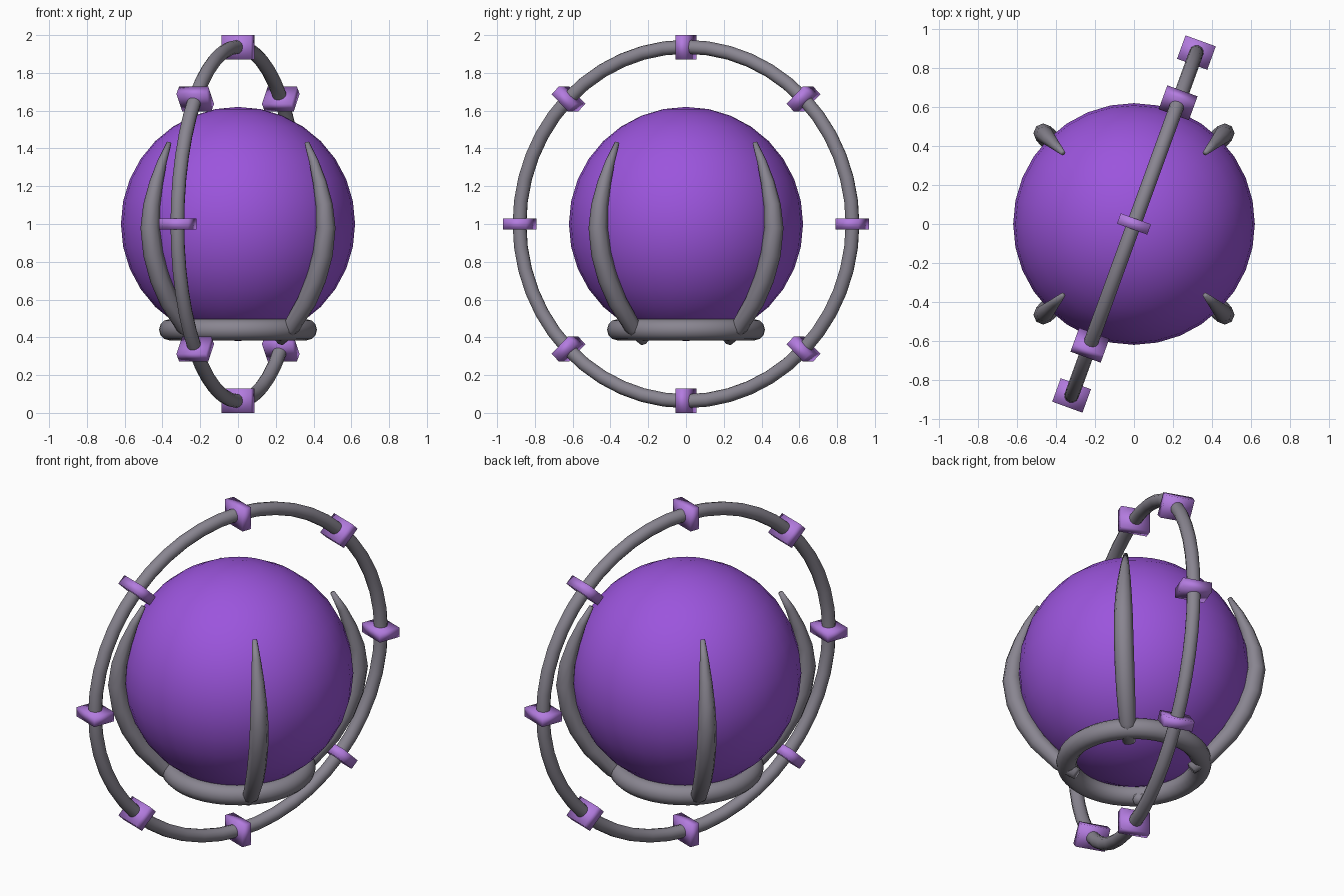
import bpy, bmesh, math
from mathutils import Matrix, Vector

if "Cube" in bpy.data.objects:
    bpy.data.objects.remove(bpy.data.objects["Cube"])


def material(name, rgb):
    m = bpy.data.materials.new(name)
    m.diffuse_color = (*rgb, 1)
    m.use_nodes = True
    m.node_tree.nodes["Principled BSDF"].inputs["Base Color"].default_value = m.diffuse_color
    return m


PURPLE = material("purple", (0.33, 0.09, 0.72))
LILAC = material("lilac", (0.45, 0.20, 0.74))
GREY = material("grey", (0.25, 0.235, 0.28))


def finish(obj, name, mat, smooth=True):
    obj.name = name
    obj.data.materials.append(mat)
    for p in obj.data.polygons:
        p.use_smooth = smooth
    return obj


def mesh_object(name, bm, mat, smooth=True):
    bmesh.ops.recalc_face_normals(bm, faces=bm.faces)
    me = bpy.data.meshes.new(name)
    bm.to_mesh(me)
    bm.free()
    obj = bpy.data.objects.new(name, me)
    bpy.context.collection.objects.link(obj)
    return finish(obj, name, mat, smooth)


CENTRE = Vector((0, 0, 1))

# Orb
bpy.ops.mesh.primitive_uv_sphere_add(segments=32, ring_count=16, radius=0.62, location=CENTRE)
finish(bpy.context.object, "orb", PURPLE)

# Base ring under the orb
bpy.ops.mesh.primitive_torus_add(major_radius=0.362, minor_radius=0.056, major_segments=48,
                                 minor_segments=12, location=(0, 0, 0.44))
finish(bpy.context.object, "base_ring", GREY)

# Large upright ring, turned 20 degrees from the y axis
turn = Matrix.Translation(CENTRE) @ Matrix.Rotation(math.radians(70), 4, 'Z')
bpy.ops.mesh.primitive_torus_add(major_radius=0.938, minor_radius=0.037,
                                 major_segments=48, minor_segments=12)
ring = finish(bpy.context.object, "orbit_ring", GREY)
ring.matrix_world = turn @ Matrix.Rotation(math.pi / 2, 4, 'X')

# Eight blocks threaded on the large ring (radial, across, tangential sizes)
for i in range(8):
    bm = bmesh.new()
    spin = Matrix.Rotation(-i * math.pi / 4, 4, 'Y')
    place = turn @ spin @ Matrix.Translation((0.936, 0, 0)) @ Matrix.Diagonal((0.128, 0.165, 0.056, 1))
    bmesh.ops.create_cube(bm, size=1, matrix=place)
    mesh_object(f"ring_block_{i + 1}", bm, LILAC)

# Curved tapering prongs: (distance from axis, height, thickness radius)
PATH = [(0.31, 0.385, 0.034), (0.40, 0.455, 0.045), (0.515, 0.59, 0.051), (0.585, 0.71, 0.053),
        (0.635, 0.84, 0.053), (0.658, 0.98, 0.051), (0.646, 1.10, 0.045),
        (0.612, 1.22, 0.036), (0.568, 1.33, 0.025), (0.516, 1.43, 0.013)]
SIDES = 8


def prong(name, angle):
    bm = bmesh.new()
    loops = []
    for i, (r, z, thick) in enumerate(PATH):
        a, b = PATH[max(i - 1, 0)], PATH[min(i + 1, len(PATH) - 1)]
        tangent = Vector((b[0] - a[0], 0, b[1] - a[1])).normalized()
        side = Vector((0, 1, 0))
        out = side.cross(tangent)
        loops.append([bm.verts.new(Vector((r, 0, z)) + thick * (math.cos(t) * out + math.sin(t) * side))
                      for t in (2 * math.pi * k / SIDES for k in range(SIDES))])
    for lo, hi in zip(loops, loops[1:]):
        for k in range(SIDES):
            n = (k + 1) % SIDES
            bm.faces.new((lo[k], lo[n], hi[n], hi[k]))
    bm.faces.new(loops[0])
    bm.faces.new(loops[-1])
    bm.transform(Matrix.Rotation(angle, 4, 'Z'))
    mesh_object(name, bm, GREY)


for i in range(4):
    prong(f"prong_{i + 1}", math.pi / 4 + i * math.pi / 2)
